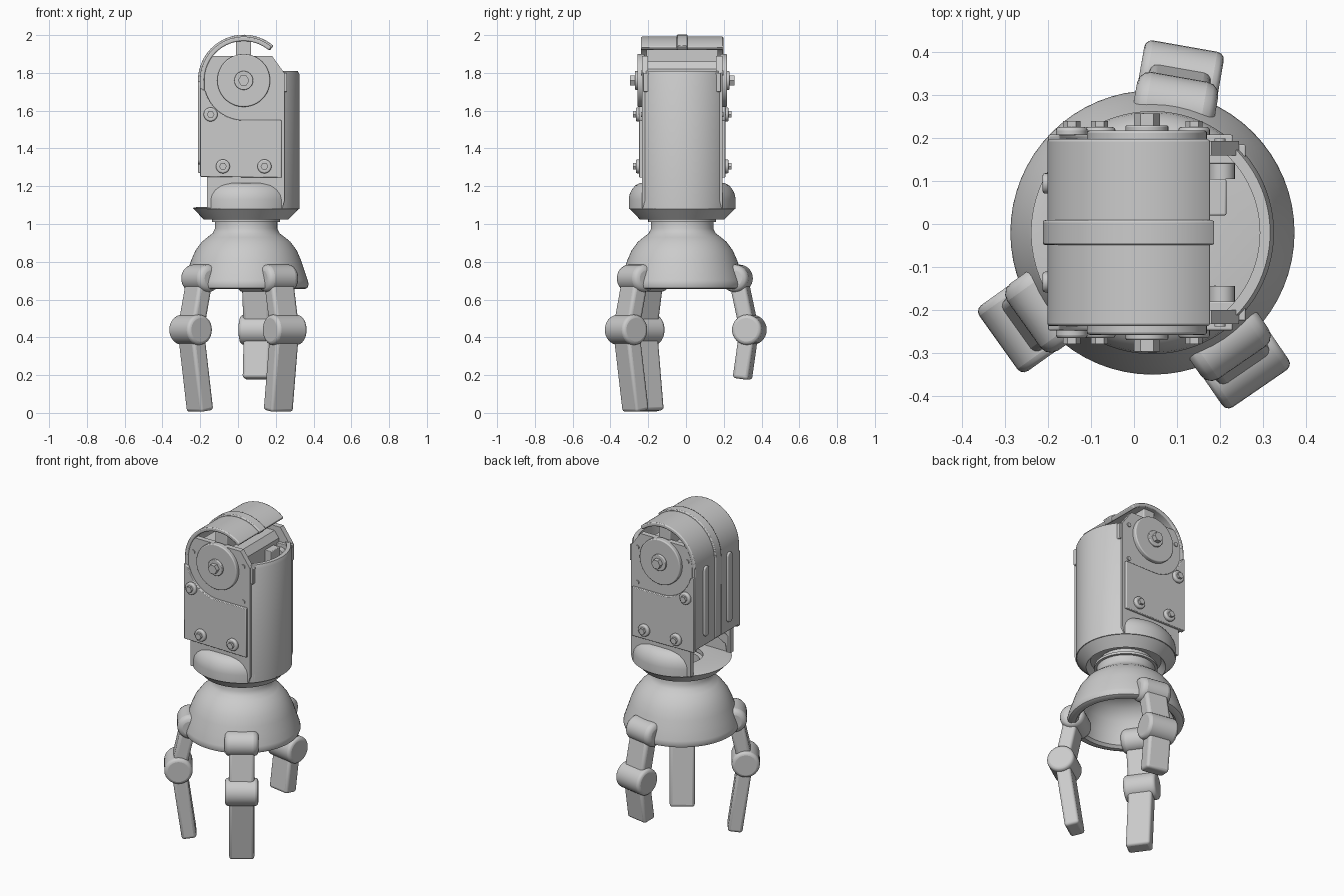
import bpy, bmesh
from math import sin, cos, pi, radians
from mathutils import Vector

if "Cube" in bpy.data.objects:
    bpy.data.objects.remove(bpy.data.objects["Cube"])

AX, AY = 0.043, -0.02          # vertical axis of the whole arm
PIVOT = (0.03, 1.76)           # x, z of the horizontal elbow joint


def make(name, verts, faces, bevel=0, segs=3, loc=(0, 0, 0), rot=0):
    me = bpy.data.meshes.new(name)
    me.from_pydata(verts, [], faces)
    bm = bmesh.new()
    bm.from_mesh(me)
    bmesh.ops.recalc_face_normals(bm, faces=bm.faces)
    bm.to_mesh(me)
    bm.free()
    ob = bpy.data.objects.new(name, me)
    bpy.context.collection.objects.link(ob)
    ob.location = loc
    ob.rotation_euler.z = rot
    if bevel:
        m = ob.modifiers.new("Bevel", 'BEVEL')
        m.width, m.segments, m.limit_method = bevel, segs, 'ANGLE'
        m.angle_limit = radians(40)
    return ob


def prism(name, pts, y0, y1, loc=(0, AY, 0), **kw):
    """Extrude an x-z outline along y."""
    n = len(pts)
    v = [(x, y, z) for y in (y0, y1) for x, z in pts]
    f = [tuple(range(n)), tuple(range(n, 2 * n))]
    f += [(i, (i + 1) % n, n + (i + 1) % n, n + i) for i in range(n)]
    return make(name, v, f, loc=loc, **kw)


def arc(c, r, a0, a1, n):
    return [(c[0] + r * cos(radians(a0 + (a1 - a0) * i / n)),
             c[1] + r * sin(radians(a0 + (a1 - a0) * i / n))) for i in range(n + 1)]


def disc(name, c, r, y0, y1, n=40, **kw):
    return prism(name, arc(c, r, 0, 360, n)[:-1], y0, y1, **kw)


def box(name, x0, x1, y0, y1, z0, z1, **kw):
    return prism(name, [(x0, z0), (x1, z0), (x1, z1), (x0, z1)], y0, y1, **kw)


def revolve(name, prof, a0=-180, a1=180, n=64, **kw):
    """Spin a closed r-z outline about the arm axis, capping partial turns."""
    full, k = a1 - a0 == 360, len(prof)
    rings = n if full else n + 1
    v = []
    for i in range(rings):
        a = radians(a0 + (a1 - a0) * i / n)
        v += [(r * cos(a), r * sin(a), z) for r, z in prof]
    f = []
    for i in range(n):
        j = (i + 1) % rings
        f += [(i * k + q, j * k + q, j * k + (q + 1) % k, i * k + (q + 1) % k)
              for q in range(k)]
    if not full:
        f += [tuple(range(k)), tuple(range(n * k, n * k + k))]
    return make(name, v, f, loc=(AX, AY, 0), **kw)


def link(name, p0, p1, t, w, **kw):
    """Flat bar between two x-z points."""
    p0, p1 = Vector(p0), Vector(p1)
    d = (p1 - p0).normalized()
    o = Vector((-d.y, d.x)) * t / 2
    return prism(name, [tuple(p) for p in (p0 - o, p1 - o, p1 + o, p0 + o)],
                 -w / 2, w / 2, **kw)


# hollow bell-shaped palm and neck
revolve("palm_bell", [(0.165, 1.01), (0.165, 0.975), (0.178, 0.95), (0.205, 0.93), (0.235, 0.905),
                      (0.268, 0.86), (0.29, 0.81), (0.31, 0.75), (0.327, 0.70), (0.331, 0.68),
                      (0.325, 0.662), (0.31, 0.655), (0.285, 0.655), (0.27, 0.67), (0.26, 0.74),
                      (0.24, 0.81), (0.20, 0.87), (0.13, 0.90), (0.002, 0.90), (0.002, 1.01)])
revolve("neck_ring", [(0.18, 1.025), (0.18, 1.01), (0.10, 1.01), (0.10, 1.06), (0.15, 1.06), (0.15, 1.025)])

# three fingers: angle and tip height
for i, (ang, tip) in enumerate([(80, 0.175), (215.5, 0.005), (304.5, 0.005)]):
    kw = dict(loc=(AX, AY, 0), rot=radians(ang))
    f = f"finger_{i + 1}_"
    disc(f + "shoulder", (0.295, 0.712), 0.073, -0.096, 0.096, 32, bevel=0.03, **kw)
    link(f + "shoulder_root", (0.28, 0.70), (0.255, 0.745), 0.09, 0.17, bevel=0.025, **kw)
    link(f + "upper_link", (0.30, 0.72), (0.36, 0.44), 0.085, 0.145, bevel=0.018, **kw)
    disc(f + "knuckle", (0.361, 0.44), 0.08, -0.094, 0.094, 32, bevel=0.018, **kw)
    s = 0.36 - 0.06 * (0.44 - tip) / 0.43
    link(f + "lower_link", (0.36, 0.44), (s, tip + 0.005), 0.085, 0.142, bevel=0.016, **kw)

# conical base flange and rounded lower shell
revolve("base_flange", [(0.225, 1.025), (0.283, 1.085), (0.26, 1.09), (0.12, 1.09), (0.12, 1.065), (0.20, 1.065)])
revolve("lower_shell", [(0.283, 1.08), (0.283, 1.13), (0.279, 1.155), (0.268, 1.18), (0.25, 1.203),
                        (0.225, 1.217), (0.19, 1.22), (0.19, 1.20), (0.25, 1.14), (0.258, 1.08)],
        40, 137, 32)
revolve("lower_shell_opposite", [(0.283, 1.08), (0.283, 1.13), (0.279, 1.155), (0.268, 1.18), (0.25, 1.203),
                                 (0.225, 1.217), (0.19, 1.22), (0.19, 1.20), (0.25, 1.14), (0.258, 1.08)],
        -137, -40, 32)

# curved forearm housing
revolve("forearm_housing", [(0.283, 1.08), (0.283, 1.79), (0.274, 1.81), (0.25, 1.81), (0.25, 1.08)],
        -48.5, 48.5, 32)

# inner motor block with its top stop
prism("motor_block", [(-0.17, 1.30), (0.17, 1.30), (0.17, 1.82), (0.14, 1.86), (-0.13, 1.86), (-0.17, 1.80)],
      -0.185, 0.185)
box("top_stop", -0.01, 0.07, -0.19, 0.19, 1.85, 1.97, bevel=0.006)
box("connector", 0.17, 0.215, 0.04, 0.125, 1.62, 1.80, bevel=0.004)

# arched back cover and its centre ridge
def arch(name, ro, ri, z0, y0, y1, a1, **kw):
    pts = [(PIVOT[0] - ro, z0)] + arc(PIVOT, ro, 180, a1, 36)
    pts += arc(PIVOT, ri, a1, 180, 36) + [(PIVOT[0] - ri, z0)]
    return prism(name, pts, y0, y1, **kw)


arch("back_cover", 0.232, 0.208, 1.26, -0.218, 0.218, 50, bevel=0.006, segs=2)
arch("cover_ridge", 0.242, 0.21, 1.27, -0.029, 0.029, 49, bevel=0.005, segs=2)

# both sides share the same frame, plate, disc and bolts
for s, side in ((-1, "front"), (1, "rear")):
    prism(side + "_side_frame", [(-0.165, 1.085), (0.235, 1.085), (0.245, 1.12), (0.245, 1.80), (0.18, 1.89),
                                 (-0.16, 1.89), (-0.19, 1.80), (-0.19, 1.26), (-0.165, 1.25)],
          s * 0.18, s * 0.213)
    prism(side + "_cover_plate", [(-0.2, 1.25), (0.23, 1.245), (0.23, 1.55)]
          + arc(PIVOT, 0.21, -90, -165, 16) + [(-0.2, 1.72)],
          s * 0.20, s * 0.228, bevel=0.004, segs=2)
    disc(side + "_joint_disc", PIVOT, 0.14, s * 0.20, s * 0.238, 48, bevel=0.006)
    disc(side + "_joint_boss", PIVOT, 0.05, s * 0.23, s * 0.25, 32, bevel=0.004)
    disc(side + "_joint_bolt", PIVOT, 0.03, s * 0.24, s * 0.277, 6)
    # screws with a collar ring
    for j, c in enumerate([(-0.08, 1.305), (0.14, 1.305), (-0.145, 1.58)]):
        disc(f"{side}_collar_{j}", c, 0.037, s * 0.215, s * 0.246, 24, bevel=0.008)
        disc(f"{side}_screw_{j}", c, 0.02, s * 0.22, s * 0.26, 6)
    # small rivets near the disc
    for j, c in enumerate([(-0.145, 1.80), (0.2, 1.80), (0.2, 1.58)]):
        disc(f"{side}_rivet_{j}", c, 0.013, s * 0.20, s * 0.219, 16)
    # raised rounded strips on the back cover
    w, y, z0, z1 = 0.024, s * 0.115, 1.34, 1.73
    rim = ([(y + w * cos(k * pi / 8), z1 + w * sin(k * pi / 8)) for k in range(9)]
           + [(y - w * cos(k * pi / 8), z0 - w * sin(k * pi / 8)) for k in range(9)])
    n = len(rim)
    make(side + "_cover_strip", [(x, a, b) for x in (-0.213, -0.195) for a, b in rim],
         [tuple(range(n)), tuple(range(n, 2 * n))]
         + [(k, (k + 1) % n, n + (k + 1) % n, n + k) for k in range(n)],
         bevel=0.006, loc=(0, AY, 0))
    # brackets tying the frame to the housing
    box(side + "_bracket", 0.17, 0.26, s * 0.16, s * 0.205, 1.70, 1.80, bevel=0.004)
    disc(side + "_bracket_boss", (0.205, 1.75), 0.03, s * 0.125, s * 0.17, 20)

# smooth shading with crisp edges
bpy.ops.object.select_all(action='SELECT')
bpy.context.view_layer.objects.active = bpy.context.selected_objects[0]
bpy.ops.object.shade_smooth_by_angle(angle=radians(35))
